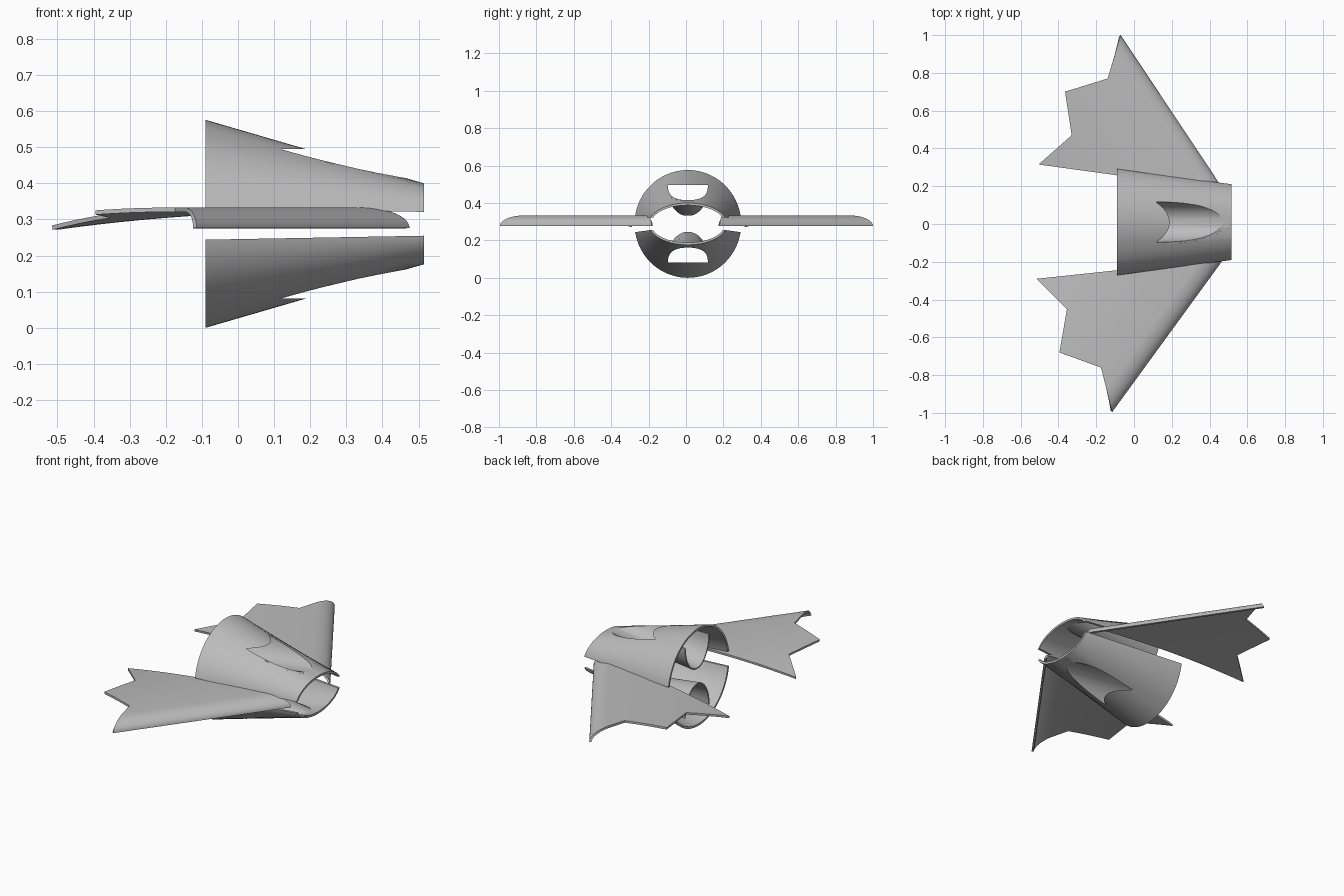
import bpy, bmesh, math
from mathutils import Vector

if "Cube" in bpy.data.objects:
    bpy.data.objects.remove(bpy.data.objects["Cube"], do_unlink=True)

grey = bpy.data.materials.new("plain grey")
grey.use_nodes = True
colour = (0.5, 0.5, 0.5, 1)
grey.diffuse_color = colour
grey.node_tree.nodes["Principled BSDF"].inputs["Base Color"].default_value = colour

CY, CZ = 0.01, 0.288          # axis of the hull
BACK, FRONT = -0.09, 0.515    # hull ends along x


def finish(name, bm):
    bmesh.ops.recalc_face_normals(bm, faces=bm.faces)
    mesh = bpy.data.meshes.new(name)
    bm.to_mesh(mesh)
    bm.free()
    mesh.materials.append(grey)
    obj = bpy.data.objects.new(name, mesh)
    bpy.context.collection.objects.link(obj)
    return obj


def loft(name, sections):
    """Closed solid through equal-length loops of points."""
    bm = bmesh.new()
    rings = [[bm.verts.new(p) for p in s] for s in sections]
    n = len(rings[0])
    for a, b in zip(rings, rings[1:]):
        for i in range(n):
            j = (i + 1) % n
            bm.faces.new((a[i], a[j], b[j], b[i]))
    bm.faces.new(rings[0])
    bm.faces.new(rings[-1])
    return finish(name, bm)


def arc(x, side, ry, rz, z0, start, steps):
    """Elliptical arc across the hull; side is +1 for up, -1 for down."""
    pts = []
    for i in range(steps + 1):
        t = start + (math.pi - 2 * start) * i / steps
        pts.append(Vector((x, CY + ry * math.cos(t), z0 + side * rz * math.sin(t))))
    return pts


def hull_section(x, side, wall):
    f = (x - BACK) / (FRONT - BACK)
    ry, rz = 0.285 - 0.075 * f, 0.288 - 0.176 * f
    gap = 0.044 - 0.011 * f
    outer = arc(x, side, ry, rz, CZ, math.asin(gap / rz), 48)
    if not wall:
        return outer
    inner = arc(x, side, ry - wall, rz - wall, CZ, math.asin(gap / (rz - wall)), 48)
    return outer + inner[::-1]


def scoop_section(x, side, wall):
    f = (x + 0.08) / 0.57
    depth = 0.165 - 0.08 * f
    top = CZ + side * 0.207
    outer = arc(x, -side, 0.115, depth, top, 0, 32)
    if not wall:
        return outer
    return outer + arc(x, -side, 0.115 - wall, depth - wall, top, 0, 32)[::-1]


def boolean(obj, tool, operation):
    mod = obj.modifiers.new(operation.lower(), "BOOLEAN")
    mod.operation, mod.object, mod.solver = operation, tool, "EXACT"


def bake(obj):
    bpy.context.view_layer.update()
    mesh = bpy.data.meshes.new_from_object(
        obj.evaluated_get(bpy.context.evaluated_depsgraph_get()))
    obj.modifiers.clear()
    obj.data = mesh
    bpy.ops.object.select_all(action="DESELECT")
    obj.select_set(True)
    bpy.context.view_layer.objects.active = obj
    bpy.ops.object.shade_smooth_by_angle(angle=math.radians(30))


# Hull halves, each with a sunken scoop channel
for label, side in (("upper", 1), ("lower", -1)):
    shell = loft(label + "_hull", [hull_section(x, side, 0.012) for x in (BACK, FRONT)])
    solid = loft("hull_envelope", [hull_section(x, side, 0) for x in (BACK, FRONT)])
    trough = loft(label + "_scoop", [scoop_section(x, side, 0.008) for x in (-0.08, 0.54)])
    cutter = loft("scoop_cutter", [scoop_section(x, side, 0) for x in (-0.08, 0.54)])
    boolean(shell, cutter, "DIFFERENCE")
    boolean(trough, solid, "INTERSECT")
    bake(shell)
    bake(trough)
    for helper in (solid, cutter):
        bpy.data.objects.remove(helper, do_unlink=True)


def wing_height(d):
    """Rounded nose, flat middle, drooping trailing edge."""
    z = 0.333
    if d < 0.1:
        z -= 0.056 * (1 - math.sqrt(max(0, 1 - (1 - d / 0.1) ** 2)))
    if d > 0.2:
        z -= 0.05 * ((d - 0.2) / 0.54) ** 2
    return z


# Wings: notched outline, creased along the leading edge and bent
def wing(name, outline):
    bm = bmesh.new()
    bm.faces.new([bm.verts.new((x, y, 0)) for x, y in outline])
    root, tip = Vector((*outline[0], 0)), Vector((*outline[1], 0))
    along = (tip - root).normalized()
    normal = Vector((-along.y, along.x, 0))
    if normal.x > 0:
        normal = -normal
    nose = [0.1 * (1 - math.cos(math.pi / 2 * i / 12)) for i in range(1, 13)]
    for d in nose + [0.2 + 0.045 * i for i in range(12)]:
        bmesh.ops.bisect_plane(bm, geom=bm.verts[:] + bm.edges[:] + bm.faces[:],
                               plane_co=root + normal * d, plane_no=normal)
    for v in bm.verts:
        v.co.z = wing_height(max(0, (v.co - root).dot(normal)))
    obj = finish(name, bm)
    if sum(p.normal.z for p in obj.data.polygons) < 0:
        obj.data.flip_normals()
    mod = obj.modifiers.new("thickness", "SOLIDIFY")
    mod.thickness, mod.offset = 0.012, -1
    bake(obj)


wing("back_wing", [(0.475, 0.18), (-0.07, 1.0), (-0.14, 0.77), (-0.365, 0.70),
                   (-0.33, 0.47), (-0.505, 0.315)])
wing("front_wing", [(0.475, -0.185), (-0.115, -0.995), (-0.175, -0.76), (-0.395, -0.68),
                    (-0.355, -0.45), (-0.515, -0.29)])
